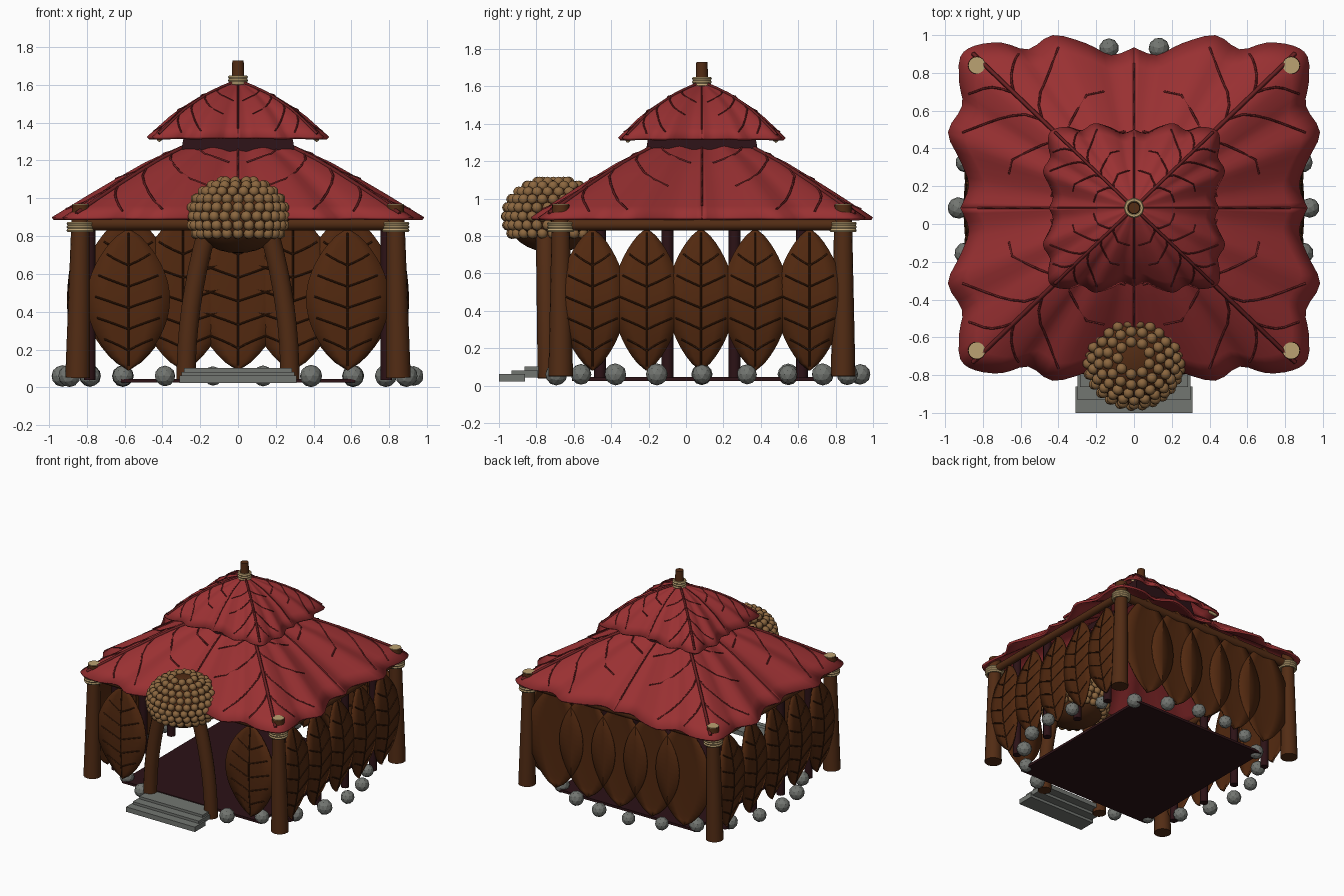
import bpy, bmesh, math, random
from mathutils import Vector, Matrix

random.seed(4)
if "Cube" in bpy.data.objects:
    bpy.data.objects.remove(bpy.data.objects["Cube"])

CY = 0.085                      # centre of the hut in y
PX, PY = 0.84, 0.755            # corner post offsets


def material(name, rgb):
    m = bpy.data.materials.new(name)
    m.use_nodes = True
    m.diffuse_color = (*rgb, 1)
    m.node_tree.nodes["Principled BSDF"].inputs["Base Color"].default_value = (*rgb, 1)
    return m


RED = material("red leaf", (0.32, 0.03, 0.032))
VEIN_RED = material("dark red vein", (0.14, 0.014, 0.015))
BROWN = material("brown leaf", (0.085, 0.022, 0.005))
VEIN_BROWN = material("dark brown vein", (0.045, 0.012, 0.003))
WOOD = material("wood", (0.085, 0.025, 0.007))
DARK = material("dark timber", (0.025, 0.006, 0.008))
STONE = material("grey stone", (0.17, 0.18, 0.165))
ROPE = material("rope", (0.5, 0.36, 0.17))
BEAD = material("tan bead", (0.26, 0.135, 0.05))


def finish(bm, name, mat, smooth=False):
    me = bpy.data.meshes.new(name)
    bm.to_mesh(me)
    bm.free()
    ob = bpy.data.objects.new(name, me)
    bpy.context.collection.objects.link(ob)
    me.materials.append(mat)
    if smooth:
        bpy.ops.object.select_all(action="DESELECT")
        bpy.context.view_layer.objects.active = ob
        ob.select_set(True)
        bpy.ops.object.shade_smooth_by_angle(angle=math.radians(40))
    return ob


def solidify(ob, thickness):
    mod = ob.modifiers.new("thickness", "SOLIDIFY")
    mod.thickness = thickness
    mod.offset = -1


def rod(name, a, b, r1, r2, mat, sides=16):
    a, b = Vector(a), Vector(b)
    d = b - a
    bm = bmesh.new()
    m = Matrix.Translation((a + b) / 2) @ d.to_track_quat("Z", "Y").to_matrix().to_4x4()
    bmesh.ops.create_cone(bm, cap_ends=True, segments=sides, radius1=r1, radius2=r2,
                          depth=d.length, matrix=m)
    return finish(bm, name, mat, True)


def box(name, lo, hi, mat):
    lo, hi = Vector(lo), Vector(hi)
    bm = bmesh.new()
    bmesh.ops.create_cube(bm, size=1, matrix=Matrix.Translation((lo + hi) / 2)
                          @ Matrix.Diagonal((*(hi - lo), 1)))
    return finish(bm, name, mat)


def tubes(name, paths, radius, mat, resolution=0):
    cu = bpy.data.curves.new(name, "CURVE")
    cu.dimensions = "3D"
    cu.bevel_depth, cu.bevel_resolution, cu.use_fill_caps = radius, resolution, True
    for pts in paths:
        sp = cu.splines.new("POLY")
        sp.points.add(len(pts) - 1)
        for p, q in zip(sp.points, pts):
            p.co = (*q, 1)
    cu.materials.append(mat)
    ob = bpy.data.objects.new(name, cu)
    bpy.context.collection.objects.link(ob)
    bpy.ops.object.select_all(action="DESELECT")
    bpy.context.view_layer.objects.active = ob
    ob.select_set(True)
    bpy.ops.object.convert(target="MESH")


def lashing(name, x, y, z, r, turns=3):
    for i in range(turns):
        bpy.ops.mesh.primitive_torus_add(location=(x, y, z + i * 0.018), major_radius=r,
                                         minor_radius=0.011, major_segments=20, minor_segments=6)
        ob = bpy.context.object
        ob.name = name
        ob.data.materials.append(ROPE)
        bpy.ops.object.shade_smooth_by_angle()


# Roof: one lobed leaf per quarter, mirrored four ways
QUARTER = [(0.92, 0), (0.875, 0.12), (0.92, 0.25), (0.985, 0.4), (0.91, 0.54), (0.925, 0.66),
           (0.92, 0.8), (0.84, 0.86), (0.7, 0.875), (0.56, 0.84), (0.43, 0.915), (0.25, 0.87),
           (0.12, 0.81), (0, 0.85)]
CORNER = 6.6


def outline(a):
    i = min(int(a), len(QUARTER) - 2)
    p = [Vector(QUARTER[max(0, min(j, len(QUARTER) - 1))]) for j in range(i - 1, i + 3)]
    t = a - i
    return 0.5 * (2 * p[1] + (p[2] - p[0]) * t + (2 * p[0] - 5 * p[1] + 4 * p[2] - p[3]) * t * t
                  + (3 * p[1] - p[0] - 3 * p[2] + p[3]) * t ** 3)


def roof(name, scale, heights, k0):
    def height(k):
        for (ka, za), (kb, zb) in zip(heights, heights[1:]):
            if k <= kb:
                return za + (zb - za) * (k - ka) / (kb - ka)
        return heights[-1][1]

    def point(a, k, sx, sy, lift=0):
        p = outline(a) * k * scale
        return Vector((sx * p.x, CY + sy * p.y, height(k) + lift))

    n, rings, ribs, veins = (len(QUARTER) - 1) * 3, 8, [], []
    for sx in (1, -1):
        for sy in (1, -1):
            bm = bmesh.new()
            rows = [[bm.verts.new(point(i / 3, k0 + (1 - k0) * j / rings, sx, sy))
                     for i in range(n + 1)] for j in range(rings + 1)]
            for r, s in zip(rows, rows[1:]):
                for i in range(n):
                    f = [r[i], s[i], s[i + 1], r[i + 1]]
                    bm.faces.new(f if sx * sy > 0 else f[::-1])
            solidify(finish(bm, name + "_leaf", RED, True), 0.018)
            ribs.append([point(CORNER, k0 + (0.97 - k0) * j / 6, sx, sy, 0.003) for j in range(7)])
            # Side veins fan out from each midrib
            for ks, spread, ke in ((0.25, 5.6, 0.5), (0.4, 4.6, 0.72), (0.55, 3.4, 0.93),
                                   (0.72, 1.8, 0.95)):
                for side in (1, -1):
                    veins.append([point(CORNER + side * spread * t / 5, ks + (ke - ks) * t / 5,
                                        sx, sy, 0.001) for t in range(6)])
    for a, s in ((0, 1), (0, -1), (len(QUARTER) - 1, 1), (len(QUARTER) - 1, -1)):
        veins.append([point(a, k0 + (0.9 - k0) * j / 5, s, s, 0.001) for j in range(6)])
    tubes(name + "_midribs", ribs, 0.012 * scale ** 0.5, VEIN_RED)
    tubes(name + "_veins", veins, 0.006 * scale ** 0.5, VEIN_RED)


roof("lower_roof", 1.0, [(0, 1.4), (0.3, 1.28), (0.5, 1.19), (0.75, 1.05), (1, 0.9)], 0.2)
roof("upper_roof", 0.49, [(0, 1.62), (0.1, 1.605), (0.4, 1.545), (0.7, 1.455), (1, 1.325)], 0.03)

# Dark square neck between the roofs, and the top pole
bm = bmesh.new()
bmesh.ops.create_cone(bm, segments=4, radius1=0.44, radius2=0.38, depth=0.24,
                      matrix=Matrix.Translation((0, CY, 1.31)) @ Matrix.Rotation(math.pi / 4, 4, "Z"))
finish(bm, "roof_neck", DARK)
rod("top_pole", (0, CY, 1.5), (0, CY, 1.73), 0.038, 0.03, WOOD)
lashing("top_lashing", 0, CY, 1.605, 0.042)

# Corner posts with lashings and pale cut tops
for sx in (1, -1):
    for sy in (1, -1):
        x, y = sx * PX, CY + sy * PY
        rod("corner_post", (x + sx * 0.008, y, 0.05), (x - sx * 0.008, y, 0.965), 0.066, 0.046, WOOD)
        rod("post_top", (x - sx * 0.008, y, 0.965), (x - sx * 0.008, y, 0.97), 0.044, 0.044, ROPE)
        lashing("post_lashing", x - sx * 0.006, y, 0.83, 0.062)
        rod("upper_roof_tip", (sx * 0.38, CY + sy * 0.36, 1.345), (sx * 0.42, CY + sy * 0.4, 1.31),
            0.014, 0.014, ROPE, 8)

# Beams and dark inner posts
for s in (1, -1):
    rod("cross_beam", (-PX, CY + s * PY, 0.865), (PX, CY + s * PY, 0.865), 0.035, 0.035, WOOD)
    rod("side_beam", (s * PX, CY - PY, 0.86), (s * PX, CY + PY, 0.86), 0.03, 0.03, WOOD)
    for i in range(4):
        y = -0.46 + 0.36 * i
        rod("inner_post", (s * 0.785, y, 0.04), (s * 0.785, y, 0.88), 0.032, 0.032, DARK, 10)

# Floor and steps
box("floor", (-0.62, CY - 0.695, 0.025), (0.62, CY + 0.695, 0.045), DARK)
for i in range(3):
    box("step", (-0.31 + 0.012 * i, -1 + 0.068 * i, 0.022 + 0.022 * i),
        (0.31 - 0.012 * i, -0.86 + 0.07 * i, 0.062 + 0.02 * i), STONE)


# Wall leaves
def wall_leaf(name, x, y, yaw, width, z0, z1, bulge):
    m = Matrix.Translation((x, y, 0)) @ Matrix.Rotation(yaw, 4, "Z")

    def half(t):
        return max(width * max(math.sin(math.pi * t), 0) ** 0.7, 0.004)

    def point(t, s, lift=0.0):
        out = bulge * math.sin(math.pi * t) - 0.012 * abs(s) + lift
        return m @ Vector((s * half(t), -out, z0 + (z1 - z0) * t))

    bm = bmesh.new()
    rows = [[bm.verts.new(point(j / 20, s)) for s in (-1, -0.5, 0, 0.5, 1)] for j in range(21)]
    for r, q in zip(rows, rows[1:]):
        for i in range(4):
            bm.faces.new((r[i], r[i + 1], q[i + 1], q[i]))
    solidify(finish(bm, name, BROWN, True), 0.012)
    veins = [[point(0.03 + 0.94 * j / 10, 0) for j in range(11)]]
    for i in range(5):
        for s in (1, -1):
            veins.append([point(0.14 + 0.15 * i + 0.08 * k / 3, s * 0.8 * k / 3) for k in range(4)])
    tubes(name + "_veins", veins, 0.005, VEIN_BROWN)


for s in (1, -1):
    wall_leaf("front_wall_leaf", s * 0.58, CY - PY, 0, 0.22, 0.09, 0.84, 0.02)
    for i in range(5):
        wall_leaf("side_wall_leaf", s * PX, -0.5 + 0.29 * i, s * math.pi / 2, 0.18, 0.08, 0.84, 0.06)
for i in range(5):
    wall_leaf("back_wall_leaf", -0.58 + 0.29 * i, CY + PY, 0, 0.25, 0.09, 0.92, 0.0)

# Foundation stones on an oval, leaving the doorway free
bm = bmesh.new()
for i in range(22):
    a = math.tau * i / 22
    if abs(math.cos(a)) < 0.2 and math.sin(a) < 0:
        continue
    bmesh.ops.create_icosphere(bm, subdivisions=2, radius=random.uniform(0.05, 0.06),
                               matrix=Matrix.Translation((0.93 * math.cos(a), CY + 0.855 * math.sin(a), 0.06))
                               @ Matrix.Rotation(random.random() * 6, 4, "Z"))
finish(bm, "foundation_stones", STONE)

# Curved doorway poles
tubes("door_poles", [[(s * (0.275 - 0.11 * t * t), -0.74 - 0.01 * t, 0.04 + 0.78 * t)
                      for t in [k / 8 for k in range(9)]] for s in (1, -1)], 0.053, WOOD, 3)
for ob in [bpy.context.object]:
    bpy.ops.object.shade_smooth_by_angle(angle=math.radians(50))

# Round seed head over the door, studded with beads
C, R = Vector((0, -0.71, 0.905)), Vector((0.252, 0.252, 0.195))
bm = bmesh.new()
bmesh.ops.create_uvsphere(bm, u_segments=28, v_segments=16, radius=1,
                          matrix=Matrix.Translation(C) @ Matrix.Diagonal((*R, 1)))
finish(bm, "seed_head", WOOD, True)
bm = bmesh.new()
for row in range(8):
    lat = math.radians(-28 + 14 * row)
    count = max(6, round(27 * math.cos(lat)))
    for i in range(count):
        a = math.tau * (i + 0.5 * (row % 2)) / count
        p = Vector((math.cos(lat) * math.cos(a), math.cos(lat) * math.sin(a), math.sin(lat))) * R
        bmesh.ops.create_icosphere(bm, subdivisions=2, radius=0.029, matrix=Matrix.Translation(C + p))
finish(bm, "seed_beads", BEAD, True)
